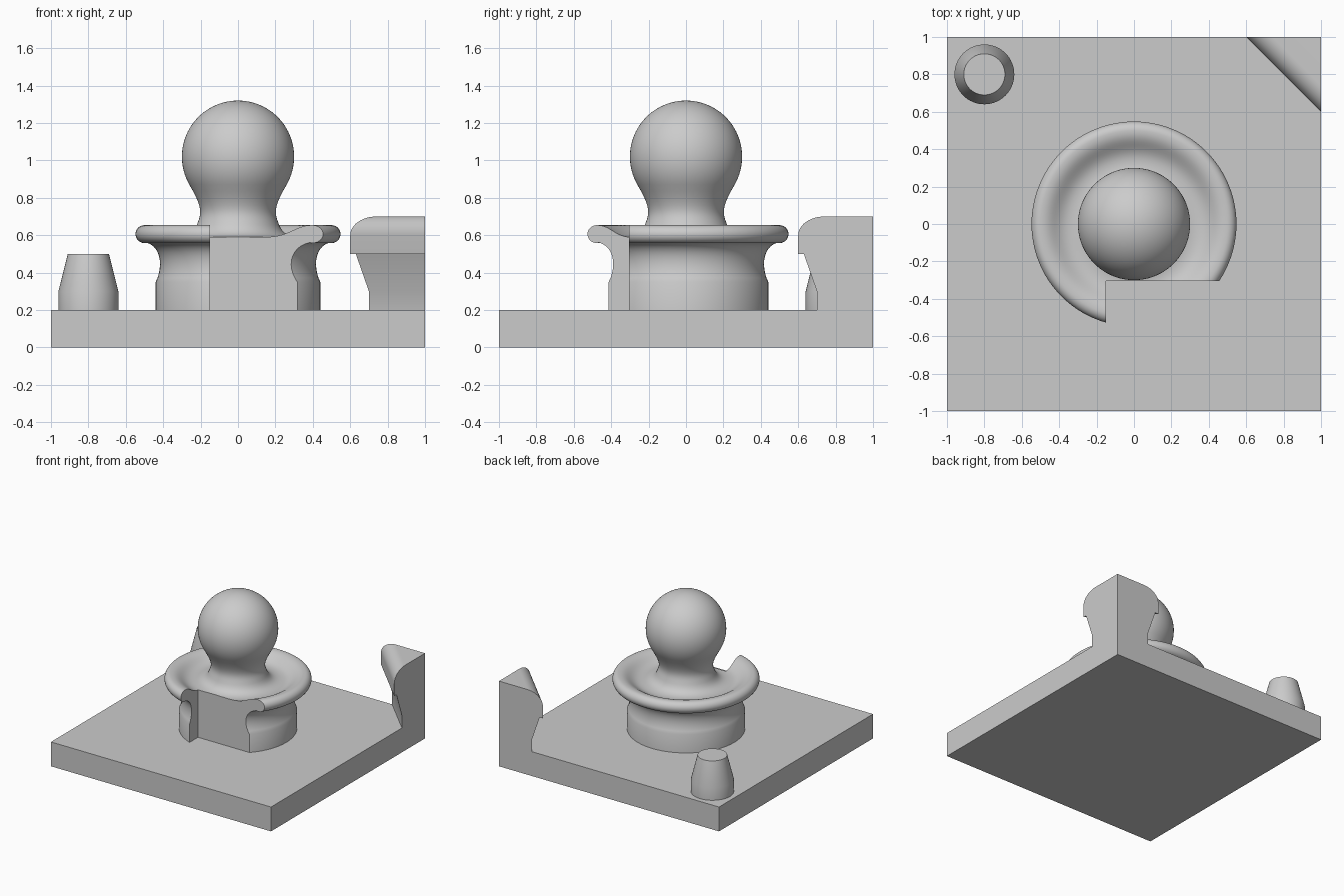
import bpy, bmesh
from math import sin, cos, pi, radians
from mathutils import Vector
from mathutils.geometry import interpolate_bezier

cube = bpy.data.objects.get("Cube")
if cube:
    bpy.data.objects.remove(cube, do_unlink=True)

grey = bpy.data.materials.new("plain grey")
grey.use_nodes = True
colour = (0.6, 0.6, 0.6, 1)
grey.diffuse_color = colour
for node in grey.node_tree.nodes:
    if node.type == 'BSDF_PRINCIPLED':
        node.inputs["Base Color"].default_value = colour


def make(name, bm):
    bmesh.ops.recalc_face_normals(bm, faces=bm.faces)
    mesh = bpy.data.meshes.new(name)
    bm.to_mesh(mesh)
    bm.free()
    mesh.materials.append(grey)
    obj = bpy.data.objects.new(name, mesh)
    bpy.context.collection.objects.link(obj)
    return obj


def smooth(obj):
    bpy.ops.object.select_all(action='DESELECT')
    obj.select_set(True)
    bpy.context.view_layer.objects.active = obj
    bpy.ops.object.shade_smooth_by_angle(angle=radians(30))


def box(name, low, high):
    bm = bmesh.new()
    bmesh.ops.create_cube(bm, size=1)
    for v in bm.verts:
        v.co = [(a + b) / 2 + c * (b - a) for a, b, c in zip(low, high, v.co)]
    return make(name, bm)


def loft(name, rings):
    """Skin a stack of closed rings and cap both ends."""
    bm = bmesh.new()
    loops = [[bm.verts.new(p) for p in ring] for ring in rings]
    for a, b in zip(loops, loops[1:]):
        for i in range(len(a)):
            j = (i + 1) % len(a)
            bm.faces.new((a[i], a[j], b[j], b[i]))
    bm.faces.new(loops[0])
    bm.faces.new(loops[-1])
    return make(name, bm)


def turned(name, profile, x=0, y=0, sides=96):
    angles = [2 * pi * i / sides for i in range(sides)]
    return loft(name, [[(x + r * cos(a), y + r * sin(a), z) for a in angles]
                       for r, z in profile])


def bezier(*points, steps=12):
    return [tuple(p[:2]) for p in
            interpolate_bezier(*[Vector((*p, 0)) for p in points], steps)]


def arc(r, z, radius, start, end, steps):
    angles = [radians(start + (end - start) * i / steps) for i in range(steps + 1)]
    return [(r + radius * cos(a), z + radius * sin(a)) for a in angles]


# Square slab
box("base_plate", (-1, -1, 0), (1, 1, 0.2))

# Turned pedestal with rolled rim, dished top, neck and ball
outline = [(0.44, 0.15)]
outline += bezier((0.44, 0.35), (0.40, 0.43), (0.41, 0.54), (0.49, 0.561))
outline += arc(0.5, 0.606, 0.048, -90, 90, 14)
outline += bezier((0.5, 0.654), (0.43, 0.655), (0.41, 0.59), (0.33, 0.59))[1:]
outline += bezier((0.33, 0.59), (0.26, 0.59), (0.235, 0.62), (0.22, 0.655))[1:]
outline += bezier((0.22, 0.655), (0.20, 0.71), (0.18, 0.735), (0.26, 0.87))[1:]
outline += arc(0, 1.02, 0.3, -30, 89, 32)[1:]
pedestal = turned("pedestal", outline)

# Square notch cut out of the front of the pedestal
cutter = box("notch_cutter", (-0.15, -1, 0), (1, -0.305, 0.9))
cutter.hide_render = True
notch = pedestal.modifiers.new("notch", 'BOOLEAN')
notch.operation = 'DIFFERENCE'
notch.solver = 'EXACT'
notch.object = cutter
bpy.context.view_layer.objects.active = pedestal
bpy.ops.object.modifier_apply(modifier=notch.name)
bpy.data.objects.remove(cutter, do_unlink=True)
smooth(pedestal)

# Tapered peg
smooth(turned("peg", [(0.16, 0.2), (0.16, 0.3), (0.11, 0.5)], -0.8, 0.8, 64))

# Moulded corner post: triangles whose leg length follows the moulding
moulding = [(0.3, 0.2), (0.3, 0.3), (0.37, 0.5), (0.4, 0.5)]
for i in range(13):
    a = pi / 2 * i / 12
    moulding.append((0.26 + 0.14 * cos(a), 0.6 + 0.1 * sin(a)))
smooth(loft("corner_post", [[(1 - leg, 1, z), (1, 1 - leg, z), (1, 1, z)]
                            for leg, z in moulding]))
